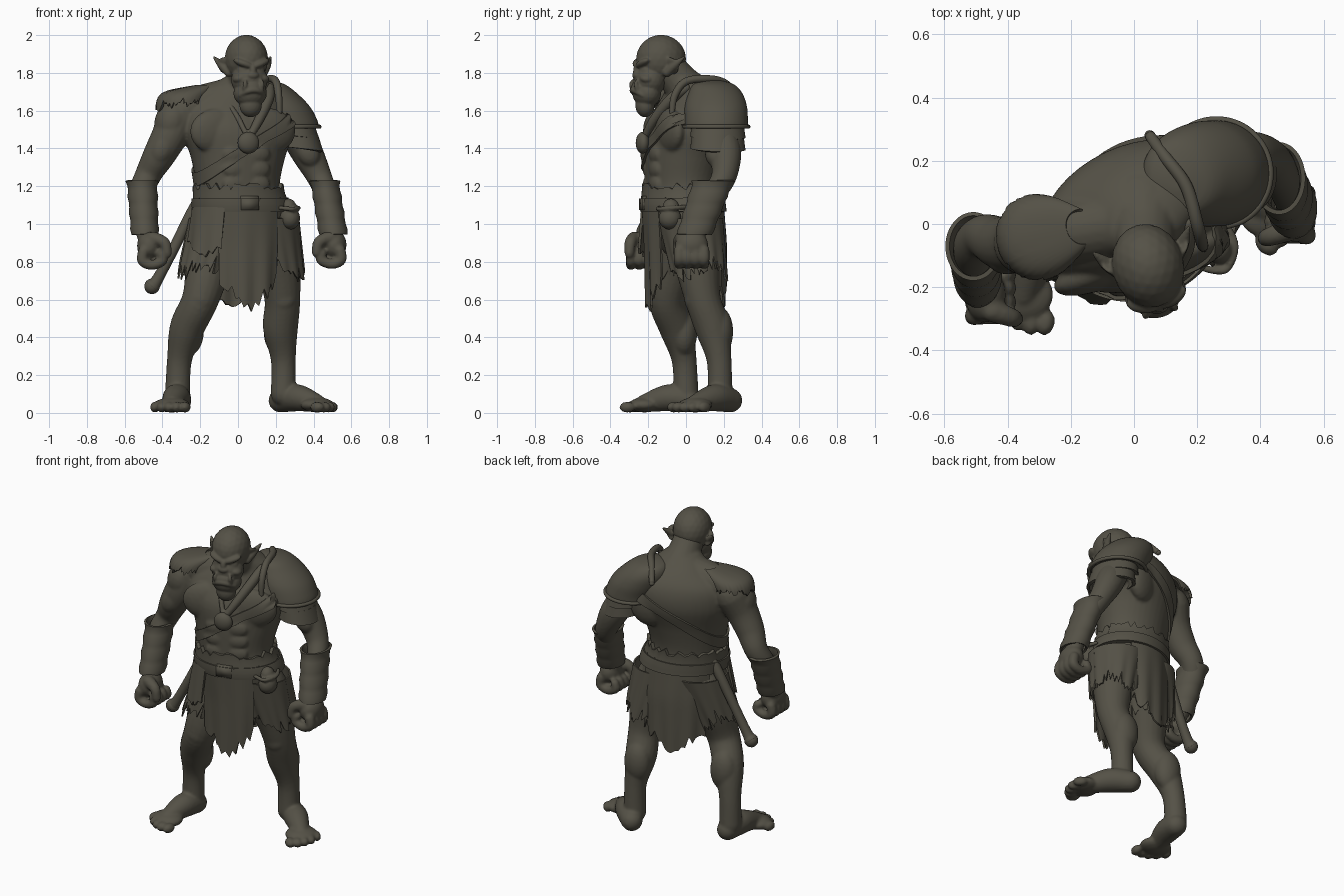
import bpy, bmesh, math, random
from math import sin, cos, radians
from mathutils import Vector, Matrix, Euler

random.seed(4)
default = bpy.data.objects.get("Cube")
if default:
    bpy.data.objects.remove(default)

clay = bpy.data.materials.new("olive_clay")
clay.use_nodes = True
COLOR = (0.09, 0.083, 0.062, 1)
clay.diffuse_color = COLOR
clay.node_tree.nodes["Principled BSDF"].inputs["Base Color"].default_value = COLOR


# ---------- helpers ----------
def smooth_keys(keys, steps=6):
    """Catmull-Rom interpolation of equal-length tuples."""
    k = [keys[0]] + list(keys) + [keys[-1]]
    out = []
    for i in range(1, len(k) - 2):
        for s in range(steps):
            t = s / steps
            out.append(tuple(b + t / 2 * (c - a + t * (2 * a - 5 * b + 4 * c - d + t * (3 * b - a - 3 * c + d)))
                             for a, b, c, d in zip(*k[i - 1:i + 3])))
    return out + [tuple(keys[-1])]


def skin(bm, rings):
    """Closed loft through rings of points."""
    rows = [[bm.verts.new(p) for p in ring] for ring in rings]
    n = len(rows[0])
    for a, b in zip(rows, rows[1:]):
        for i in range(n):
            bm.faces.new((a[i], a[(i + 1) % n], b[(i + 1) % n], b[i]))
    bm.faces.new(rows[0][::-1])
    bm.faces.new(rows[-1])


def blob(bm, loc, size, rot=(0, 0, 0)):
    m = Matrix.LocRotScale(Vector(loc), Euler([radians(r) for r in rot]), Vector(size))
    bmesh.ops.create_icosphere(bm, subdivisions=3, radius=1, matrix=m)


def tube(bm, keys, sides=20):
    """Rounded limb along (x, y, z, radius) keys."""
    pts = smooth_keys(keys)
    rings, prev, u = [], None, None
    for i, p in enumerate(pts):
        d = (Vector(pts[min(i + 1, len(pts) - 1)][:3]) - Vector(pts[max(i - 1, 0)][:3])).normalized()
        u = d.orthogonal().normalized() if prev is None else prev.rotation_difference(d) @ u
        prev, v = d, d.cross(u)
        rings.append([Vector(p[:3]) + p[3] * (cos(a) * u + sin(a) * v)
                      for a in (math.tau * j / sides for j in range(sides))])
    skin(bm, rings)
    for p in (pts[0], pts[-1]):
        blob(bm, p[:3], [p[3] * 0.98] * 3)


def section_point(sections, a, z, grow=0):
    """Point on a stack of (z, x, y, rx, ry, yaw) ellipses."""
    s = sorted(sections)
    lo = max([q for q in s if q[0] <= z] or [s[0]])
    hi = min([q for q in s if q[0] > z] or [s[-1]])
    t = (z - lo[0]) / (hi[0] - lo[0]) if hi[0] > lo[0] else 0
    _, x, y, rx, ry, yaw = [p + t * (q - p) for p, q in zip(lo, hi)]
    px, py, w = (rx + grow) * cos(a), (ry + grow) * sin(a), radians(yaw)
    return Vector((x + px * cos(w) - py * sin(w), y + px * sin(w) + py * cos(w), z))


def stack(bm, sections):
    """Solid loft through a section stack."""
    skin(bm, [[section_point(sections, math.tau * i / 40, s[0]) for i in range(40)] for s in sections])


def make(name, bm, voxel=0, soften=4):
    bmesh.ops.recalc_face_normals(bm, faces=bm.faces)
    me = bpy.data.meshes.new(name)
    bm.to_mesh(me)
    bm.free()
    me.materials.append(clay)
    ob = bpy.data.objects.new(name, me)
    bpy.context.collection.objects.link(ob)
    me.polygons.foreach_set("use_smooth", [True] * len(me.polygons))
    if voxel:
        r = ob.modifiers.new("fuse", "REMESH")
        r.mode, r.voxel_size, r.use_smooth_shade = "VOXEL", voxel, True
        s = ob.modifiers.new("soften", "SMOOTH")
        s.factor, s.iterations = 0.5, soften
    return ob


def wrap(name, sections, a0, a1, top, bottom, grow=0.01, thick=0.012, rag=0, fold=0, hug=None, rag_top=0):
    """Cloth or strap wrapped round a section stack, with optional torn edges."""
    bm = bmesh.new()
    cols, rows, grid = max(12, int((a1 - a0) / 5)), 10, []
    for i in range(cols + 1):
        a = radians(a0 + (a1 - a0) * i / cols)
        lo = bottom(a) + rag * random.random() * (1 if i % 2 else 0.3)
        hi = top(a) + rag_top * random.random()
        g = [grow + fold * sin(a * 13) * (1 - j / rows) for j in range(rows + 1)]
        grid.append([bm.verts.new(section_point(sections, a, lo + (hi - lo) * j / rows, g[j]))
                     for j in range(rows + 1)])
    for p, q in zip(grid, grid[1:]):
        for j in range(rows):
            bm.faces.new((p[j], q[j], q[j + 1], p[j + 1]))
    bmesh.ops.remove_doubles(bm, verts=bm.verts, dist=0.0005)
    ob = make(name, bm)
    bpy.ops.object.select_all(action="DESELECT")
    bpy.context.view_layer.objects.active = ob
    ob.select_set(True)
    if hug:
        s = ob.modifiers.new("hug", "SHRINKWRAP")
        s.target, s.wrap_mode, s.offset = hug, "ABOVE_SURFACE", 0.006
        bpy.ops.object.modifier_apply(modifier="hug")
    s = ob.modifiers.new("thickness", "SOLIDIFY")
    s.thickness, s.offset = thick, 0
    bpy.ops.object.modifier_apply(modifier="thickness")
    bpy.ops.object.shade_smooth_by_angle(angle=radians(50))
    return ob


def level(z):
    return lambda a: z


# ---------- body ----------
TORSO = smooth_keys([
    (.84, .03, .01, .13, .12, 14), (.95, .03, .01, .23, .18, 16), (1.08, .02, -.015, .24, .195, 18),
    (1.2, 0, -.02, .225, .19, 18), (1.35, 0, -.005, .255, .205, 21), (1.5, 0, .025, .31, .22, 25),
    (1.62, 0, .05, .29, .185, 25), (1.71, .02, .04, .19, .14, 24), (1.78, .03, -.01, .1, .1, 18)])
body = bmesh.new()
stack(body, TORSO)
tube(body, [(-.26, -.03, 1.615, .1), (-.12, -.01, 1.65, .105), (.03, .03, 1.67, .11), (.2, .12, 1.61, .1)])
tube(body, [(.03, .05, 1.66, .13), (.035, -.03, 1.75, .1), (.04, -.1, 1.84, .09)])
for sx, x, y in ((-1, -.1, -.145), (1, .15, -.09)):
    blob(body, (x, y, 1.49), (.165, .06, .125), (0, 0, 22))
    for z in (1.21, 1.29, 1.37):
        blob(body, (.045 + sx * .06, -.178 + sx * .016, z), (.068, .03, .05), (0, 0, 18))
    blob(body, (.03 + sx * .1, .06, .96), (.12, .1, .13))
blob(body, (.11, .2, 1.5), (.13, .07, .15), (0, 0, 22))

# arms with deltoid, biceps and forearm swelling
tube(body, [(-.31, -.03, 1.58, .11), (-.36, -.06, 1.47, .097), (-.42, -.06, 1.36, .085), (-.475, -.04, 1.26, .07),
            (-.51, -.08, 1.16, .066), (-.5, -.16, 1.0, .054), (-.47, -.21, .9, .05)])
blob(body, (-.35, -.06, 1.54), (.092, .1, .12), (0, 15, 0))
blob(body, (-.4, -.11, 1.4), (.06, .05, .09), (0, 25, 0))
tube(body, [(.27, .15, 1.54, .09), (.325, .19, 1.45, .088), (.375, .21, 1.36, .083), (.43, .2, 1.25, .067),
            (.465, .15, 1.16, .06), (.5, .07, 1.0, .054), (.495, .04, .92, .05)])
blob(body, (.37, .15, 1.38), (.06, .05, .08), (0, -25, 0))

# half-closed hands
for sx, c in ((-1, (-.45, -.225, .875)), (1, (.49, .03, .88))):
    def at(out, y, z, r):
        return (c[0] + sx * out, c[1] + y, c[2] + z, r)
    blob(body, at(.02, 0, .01, 0)[:3], (.065, .088, .078))
    for i in range(4):
        y = -.066 + i * .044
        tube(body, [at(.05, y, -.02, .03), at(.055, y, -.07, .029), at(.005, y, -.092, .027),
                    at(-.05, y, -.07, .027), at(-.045, y, -.035, .026)], 12)
    tube(body, [at(0, -.05, .05, .036), at(-.06, -.07, .025, .031), at(-.075, -.075, -.03, .026)], 12)

# legs
tube(body, [(-.11, 0, .95, .14), (-.155, -.06, .78, .122), (-.2, -.1, .6, .098), (-.27, -.05, .45, .092),
            (-.31, -.01, .28, .066), (-.32, 0, .1, .067)])
tube(body, [(.16, .03, .95, .14), (.21, .06, .78, .12), (.235, .09, .6, .095), (.225, .14, .45, .093),
            (.24, .175, .28, .066), (.24, .18, .1, .067)])
for knee, calf in (((-.195, -.155, .61), (-.265, -.01, .43)), ((.24, .035, .61), (.22, .18, .43))):
    blob(body, knee, (.065, .045, .075))
    blob(body, calf, (.085, .07, .13))

# splayed feet with toes
for sx, heel, ball in ((-1, (-.31, .015), (-.35, -.22)), (1, (.225, .235), (.42, .05))):
    h, b = Vector((*heel, 0)), Vector((*ball, 0))
    f = (b - h).normalized()
    side = Vector((-f.y, f.x, 0)) * sx
    yaw = math.degrees(math.atan2(f.y, f.x))
    mid = h.lerp(b, .45)
    tube(body, [(h.x, h.y, .066, .065), (mid.x, mid.y, .08, .072), (b.x, b.y, .05, .048)])
    blob(body, (b.x, b.y, .042), (.085, .096, .04), (0, 0, yaw))
    for i in range(5):
        p = b + side * (i * .043 - .084) + f * (.085 - .007 * (i - 1) ** 2)
        blob(body, (p.x, p.y, .03), (.042, .03 - i * .0015, .029), (0, 0, yaw))
body = make("body", body, .009)

# ---------- head ----------
head = bmesh.new()
blob(head, (0, .003, .01), (.114, .134, .13))
blob(head, (0, -.06, -.1), (.098, .085, .09))
blob(head, (0, -.075, -.17), (.09, .075, .075))
blob(head, (0, -.085, -.235), (.06, .05, .062))
blob(head, (0, -.11, -.14), (.065, .048, .04))
blob(head, (0, -.085, -.06), (.078, .045, .065))
blob(head, (0, -.125, -.055), (.02, .025, .045))
blob(head, (0, -.132, -.075), (.033, .022, .02))
for sx in (-1, 1):
    blob(head, (sx * .045, -.11, -.012), (.058, .03, .02), (0, -sx * 20, sx * 18))
    blob(head, (sx * .06, -.09, -.09), (.04, .04, .025), (0, sx * 15, 0))
    tube(head, [(sx * .045, -.135, -.155, .014), (sx * .047, -.147, -.125, .012), (sx * .045, -.143, -.1, .006)], 10)
    tube(head, [(sx * .095, .01, -.06, .024), (sx * .125, .045, -.02, .022), (sx * .155, .085, .02, .007)], 12)
    blob(head, (sx * .11, .03, -.025), (.012, .045, .05), (0, sx * 25, -sx * 45))
# frowning lower lip
tube(head, [(-.065, -.115, -.18, .012), (-.035, -.143, -.16, .015), (0, -.15, -.153, .016),
            (.035, -.143, -.16, .015), (.065, -.115, -.18, .012)], 12)
head = make("head", head, .006, 2)
head.location = (.045, -.135, 1.862)
head.rotation_euler.z = radians(15)

# ---------- straps, belt and tunic edges ----------
wrap("chest_strap", TORSO, 0, 360, lambda a: 1.46 + .19 * cos(a), lambda a: 1.39 + .19 * cos(a), .02, .014, hug=body)
wrap("tunic_hem", TORSO, 0, 360, level(1.18), level(1.12), .01, .02, rag_top=.04, rag=.02)
wrap("belt", TORSO, 0, 360, level(1.135), level(1.065), .018, .022)
medal = bmesh.new()
blob(medal, (.055, -.23, 1.43), (.058, .035, .058), (0, 0, 12))
make("chest_medallion", medal)
collar = bmesh.new()
tube(collar, [(.055, -.225, 1.45, .018), (.11, -.17, 1.55, .026), (.16, -.08, 1.66, .03), (.17, 0, 1.72, .025)], 12)
tube(collar, [(.05, -.225, 1.46, .014), (.0, -.175, 1.56, .016), (-.06, -.115, 1.65, .016), (-.09, -.03, 1.72, .014)], 12)
make("collar", collar, .007, 2)
buckle = bmesh.new()
bmesh.ops.create_cube(buckle, size=1, matrix=Matrix.LocRotScale(
    Vector((.06, -.222, 1.105)), Euler((0, 0, radians(12))), Vector((.12, .035, .085))))
bmesh.ops.bevel(buckle, geom=buckle.edges[:], offset=.012, segments=2, affect="EDGES")
make("belt_buckle", buckle)

# ---------- torn loincloth and trousers ----------
HANG = [(.5, .03, .005, .22, .185, 16), (.9, .03, 0, .24, .195, 16), (1.1, .02, -.015, .24, .195, 18)]
wrap("front_loincloth", HANG, -134, -58, level(1.09), lambda a: .5 + .24 * abs(a + 1.68), .016, .012, .11, .01)
wrap("back_loincloth", HANG, 40, 142, level(1.09), lambda a: .55 + .12 * abs(a - 1.6), .01, .012, .1, .008)
FLAP = [(.8, -.01, -.03, .27, .21, 20), (1.1, .015, -.015, .25, .205, 18)]
wrap("right_hip_flap", FLAP, -182, -124, level(1.09), lambda a: .82 + .12 * abs(a + 2.5), .01, .014, .03, .006)
RIGHT = [(.7, -.19, -.07, .128, .135, 0), (1.04, -.09, 0, .16, .165, 0)]
LEFT = [(.7, .225, .075, .122, .135, 0), (1.04, .15, .02, .165, .165, 0)]
for label, thigh in (("right", RIGHT), ("left", LEFT)):
    wrap(label + "_trouser_leg", thigh, 0, 360, level(1.03), lambda a: .72 + .03 * sin(a * 3), .004, .01, .11, .005)

# ---------- shoulder armour ----------
PAD = smooth_keys([(1.51, .262, .16, .168, .168, 25), (1.55, .252, .16, .168, .168, 25), (1.62, .215, .158, .168, .165, 25),
                   (1.69, .17, .155, .145, .145, 25), (1.74, .145, .145, .1, .11, 25), (1.762, .135, .14, .03, .035, 25)])
plate = bmesh.new()
stack(plate, PAD)
make("shoulder_plate", plate, .009)
for i in range(2):
    z, x = 1.535 - i * .065, .285 + i * .022
    lame = [(z - .09, x + .012, .168, .122, .142, 20), (z, x, .168, .105, .13, 20)]
    wrap("shoulder_lame_" + str(i + 1), lame, 0, 360, level(z), lambda a: z - .075 - .015 * cos(a), 0, .018)
rim = bmesh.new()
tube(rim, [(.05, .28, 1.67, .017), (.1, .21, 1.745, .019), (.165, .12, 1.768, .02), (.2, 0, 1.755, .02),
           (.215, -.06, 1.68, .019), (.22, -.075, 1.58, .014)])
edge = [section_point(PAD, radians(a), 1.515, .002) for a in range(-110, 121, 23)]
tube(rim, [(*p, .011) for p in edge], 12)
make("shoulder_rim", rim)
CAP = smooth_keys([(1.58, -.315, -.045, .112, .128, 18), (1.66, -.3, -.04, .118, .125, 18),
                   (1.7, -.26, -.03, .108, .1, 18), (1.73, -.17, -.01, .04, .05, 18)])
wrap("torn_shoulder_cloth", CAP, 60, 300, level(1.73), lambda a: 1.6 + .03 * abs(sin(a)) + .012 * sin(a * 9), .003, .014, .035)

# ---------- bracers: ribbed open cuffs ----------
CUFFS = (("right", (-.508, -.07, .072, .092), (-.493, -.175, .064, .083)),
         ("left", (.458, .145, .067, .098), (.505, .045, .067, .085)))
for label, hi, lo in CUFFS:
    rings = []
    for i in range(11):
        x, y, rx, ry = [q + (p - q) * i / 10 for p, q in zip(hi, lo)]
        ridge = .005 * (i % 3 == 1) + .005 * (i == 10)
        rings.append((.945 + .0285 * i, x, y, rx + ridge, ry + ridge, 0))
    wrap(label + "_bracer", rings, 0, 360, level(1.23), level(.945), 0, .014)

# ---------- belt gear ----------
club = bmesh.new()
tube(club, [(-.18, .02, 1.17, .03), (-.25, .01, 1.05, .03), (-.35, -.01, .85, .028), (-.425, -.02, .71, .03),
            (-.455, -.02, .67, .042)])
make("club", club)
pouch = bmesh.new()
blob(pouch, (.275, -.085, 1.03), (.054, .06, .06))
blob(pouch, (.268, -.08, 1.085), (.042, .045, .05))
tube(pouch, [(.22, -.14, 1.085, .012), (.29, -.145, 1.08, .012), (.32, -.07, 1.085, .012), (.29, 0, 1.09, .012)], 12)
make("belt_pouch", pouch, .007, 2)
